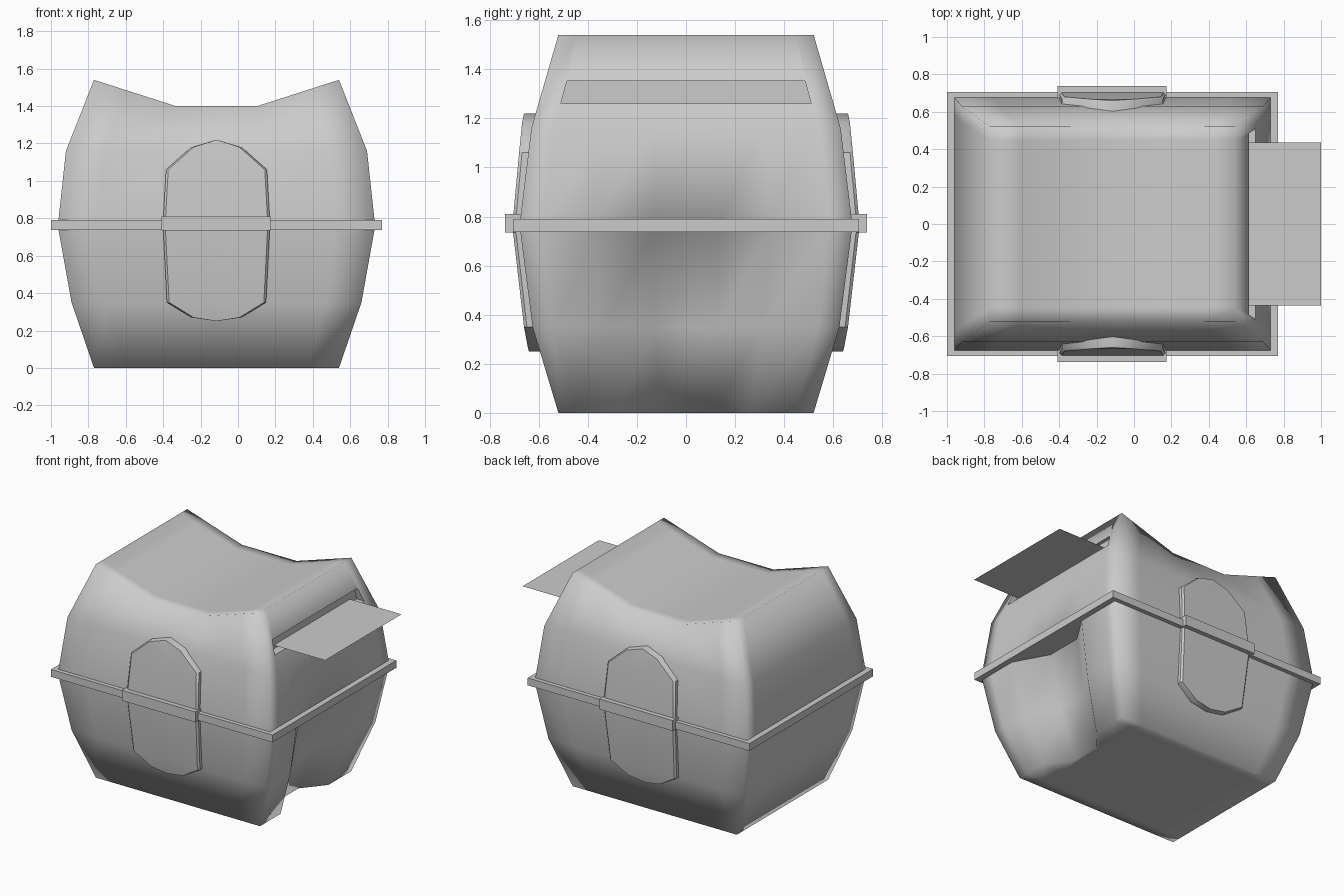
import bpy, bmesh
from math import radians

if "Cube" in bpy.data.objects:
    bpy.data.objects.remove(bpy.data.objects["Cube"])

CX = -0.115  # centre of the body along x


def finish(bm, name):
    bmesh.ops.remove_doubles(bm, verts=bm.verts, dist=1e-5)
    bmesh.ops.recalc_face_normals(bm, faces=bm.faces)
    me = bpy.data.meshes.new(name)
    bm.to_mesh(me)
    bm.free()
    ob = bpy.data.objects.new(name, me)
    bpy.context.collection.objects.link(ob)
    return ob


def activate(ob):
    bpy.ops.object.select_all(action='DESELECT')
    ob.select_set(True)
    bpy.context.view_layer.objects.active = ob


def box(name, lo, hi):
    bm = bmesh.new()
    bmesh.ops.create_cube(bm, size=1)
    for v in bm.verts:
        v.co = [lo[i] + (v.co[i] + 0.5) * (hi[i] - lo[i]) for i in range(3)]
    return finish(bm, name)


# Body: barrel-sided chest lofted from rectangular sections, with a dipped top
U = [-1, -0.75, -1 / 3, 1 / 3, 0.75, 1]
V = [-1, -0.86, -0.55, -0.2, 0.2, 0.5, 0.86, 1]
LEVELS = [(0, .655, .52), (.35, .775, .625), (.74, .845, .675),
          (.79, .845, .675), (1.16, .805, .63), (1.54, .655, .52)]
GROOVE = {-0.2: 0.13, 0.2: 0.13}  # inward dent in the lower right wall


def body_point(i, j, k):
    z, hx, hy = LEVELS[k]
    x, y = CX + U[i] * hx, V[j] * hy
    if k == len(LEVELS) - 1:
        z = 1.40 + 0.14 * max(0, (abs(U[i]) - 1 / 3) * 1.5)
    if k < 3 and i == len(U) - 1:
        x -= GROOVE.get(V[j], 0)
    return x, y, z


bm = bmesh.new()
cache = {}


def vert(*key):
    if key not in cache:
        cache[key] = bm.verts.new(body_point(*key))
    return cache[key]


dims = (len(U) - 1, len(V) - 1, len(LEVELS) - 1)
for axis in range(3):
    a, b = [n for n in range(3) if n != axis]
    for end in (0, dims[axis]):
        for p in range(dims[a]):
            for q in range(dims[b]):
                quad = []
                for dp, dq in ((0, 0), (1, 0), (1, 1), (0, 1)):
                    key = [0, 0, 0]
                    key[axis], key[a], key[b] = end, p + dp, q + dq
                    quad.append(vert(*key))
                bm.faces.new(quad)
body = finish(bm, "chest_body")

# Trapezoid slot cut in the right wall
bm = bmesh.new()
outline = [(-.51, 1.26), (.51, 1.26), (.485, 1.353), (-.485, 1.353)]
face = bm.faces.new([bm.verts.new((0.59, y, z)) for y, z in outline])
ext = bmesh.ops.extrude_face_region(bm, geom=[face])
for v in ext["geom"]:
    if isinstance(v, bmesh.types.BMVert):
        v.co.x = 0.9
cutter = finish(bm, "slot_cutter")
cutter.hide_render = True
mod = body.modifiers.new("slot", 'BOOLEAN')
mod.operation, mod.solver, mod.object = 'DIFFERENCE', 'EXACT', cutter
activate(body)
bpy.ops.object.modifier_apply(modifier=mod.name)
bpy.data.objects.remove(cutter)

# Soft body shading, crisp slot rim
bpy.ops.object.shade_smooth_by_angle(angle=radians(100))
bm = bmesh.new()
bm.from_mesh(body.data)
for e in bm.edges:
    if all(v.co.x > 0.58 and 1.255 < v.co.z < 1.36 for v in e.verts):
        e.smooth = False
bm.to_mesh(body.data)
bm.free()

# Flat tongue sticking out of the slot
bm = bmesh.new()
bm.faces.new([bm.verts.new(c) for c in
              ((.59, -.435, 1.287), (1.0, -.435, 1.287), (1.0, .435, 1.287), (.59, .435, 1.287))])
finish(bm, "tongue")

# Rim around the middle
box("rim", (-1.0, -.705, .737), (.77, .705, .79))

# Rounded clasp panels and rim blocks on front and back: z, half width, y
ROWS = [(1.22, 0, .66), (1.18, .135, .668), (1.06, .27, .68), (.79, .285, .705),
        (.74, .285, .705), (.35, .265, .66), (.27, .135, .645), (.25, 0, .64)]
for side, s in (("front", -1), ("back", 1)):
    bm = bmesh.new()
    rows = []
    for z, w, y in ROWS:
        wi = max(0, w - 0.012)
        pts = [(-w, .57), (-w, y - .012), (-wi, y), (0, y), (wi, y), (w, y - .012), (w, .57)]
        rows.append([bm.verts.new((CX + px, s * py, z)) for px, py in pts])
    for r0, r1 in zip(rows, rows[1:]):
        for n in range(6):
            bm.faces.new((r0[n], r0[n + 1], r1[n + 1], r1[n]))
    panel = finish(bm, side + "_clasp_panel")
    activate(panel)
    bpy.ops.object.shade_smooth_by_angle(angle=radians(40))
    ys = sorted((s * .66, s * .737))
    box(side + "_rim_block", (-.41, ys[0], .735), (.175, ys[1], .81))
